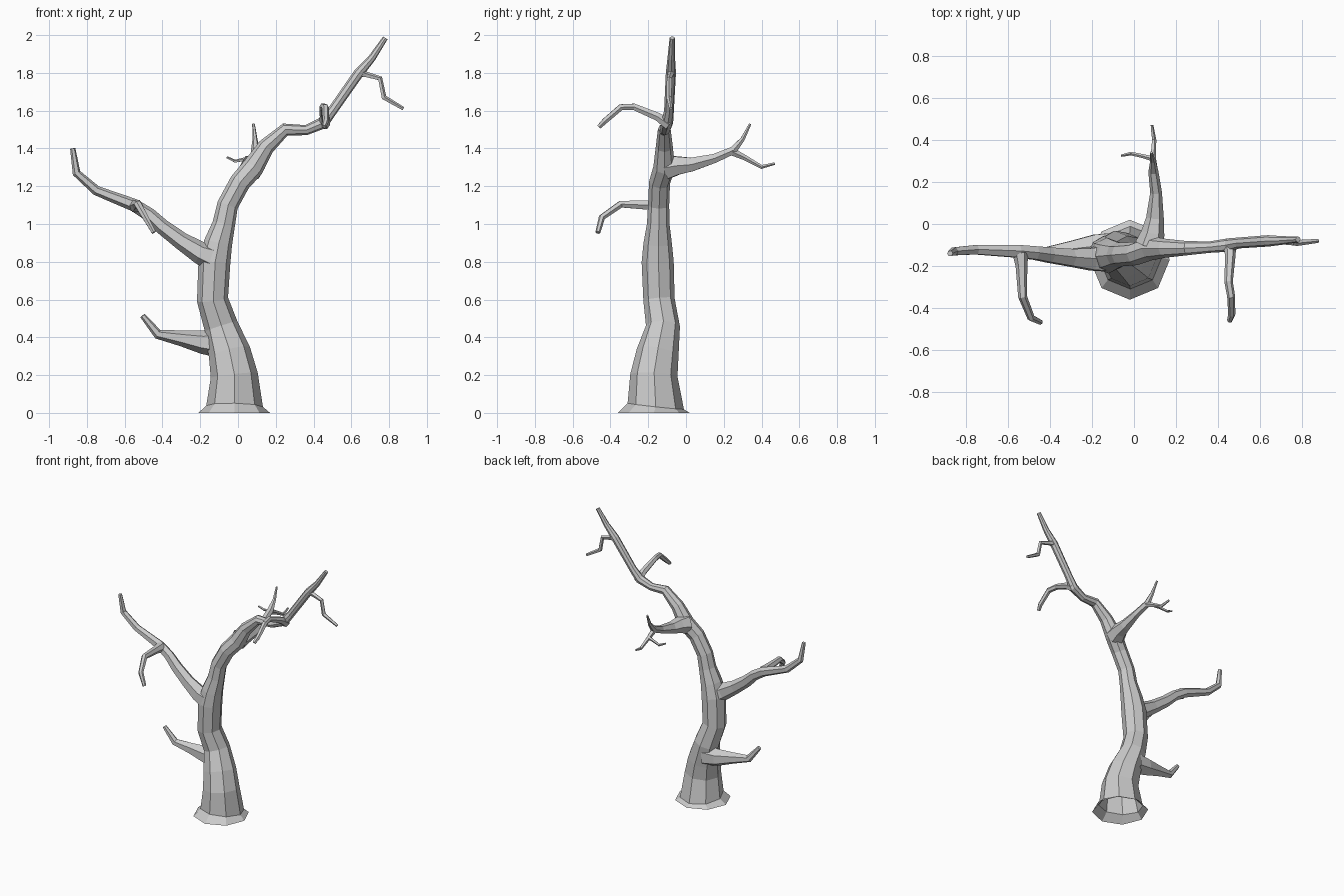
import bpy, bmesh, math
from mathutils import Vector


def limb(name, path, sides=6, first_dir=None, cap=True):
    """Faceted tube along (x, y, z, radius) points, closed at the tip."""
    pts = [Vector(p[:3]) for p in path]
    bm = bmesh.new()
    rings, prev_t, u = [], None, None
    for i, p in enumerate(pts):
        t = Vector((0, 0, 0))
        if i > 0:
            t += (p - pts[i - 1]).normalized()
        if i < len(pts) - 1:
            t += (pts[i + 1] - p).normalized()
        t.normalize()
        if i == 0 and first_dir:
            t = Vector(first_dir)
        if u is None:
            ref = Vector((1, 0, 0)) if abs(t.x) < 0.8 else Vector((0, 0, 1))
            u = (ref - t * ref.dot(t)).normalized()
        else:
            u = prev_t.rotation_difference(t) @ u
        prev_t = t
        v = t.cross(u)
        r = path[i][3]
        rings.append([bm.verts.new(p + r * (math.cos(a) * u + math.sin(a) * v))
                      for a in (k * math.tau / sides for k in range(sides))])
    for a, b in zip(rings, rings[1:]):
        for k in range(sides):
            n = (k + 1) % sides
            bm.faces.new((a[k], a[n], b[n], b[k]))
    if cap:
        bm.faces.new(rings[-1])
    me = bpy.data.meshes.new(name)
    bm.to_mesh(me)
    bm.free()
    ob = bpy.data.objects.new(name, me)
    bpy.context.collection.objects.link(ob)
    return ob


# Trunk with flared open foot, bending into the long right-hand bough
limb("trunk", [
    (-.02, -.17, 0, .19), (-.018, -.16, .035, .15), (-.02, -.17, .2, .125),
    (-.045, -.15, .32, .112), (-.09, -.122, .46, .09), (-.135, -.143, .6, .083),
    (-.125, -.15, .8, .085), (-.105, -.15, .9, .075), (-.075, -.147, 1.0, .06),
    (-.055, -.145, 1.1, .056), (.01, -.14, 1.22, .056), (.08, -.115, 1.3, .058),
    (.15, -.115, 1.41, .045), (.25, -.115, 1.5, .034), (.36, -.11, 1.497, .027),
    (.45, -.1, 1.535, .032), (.5, -.09, 1.6, .026), (.64, -.08, 1.8, .027),
    (.71, -.078, 1.88, .02), (.78, -.073, 1.985, .014)],
    sides=8, first_dir=(0, 0, 1))

# Left bough and its forward side branch
limb("left_bough", [
    (-.13, -.16, .82, .075), (-.2, -.168, .847, .06), (-.3, -.16, .91, .047),
    (-.4, -.148, .985, .041), (-.47, -.138, 1.05, .036), (-.55, -.13, 1.1, .034),
    (-.75, -.122, 1.177, .026), (-.855, -.13, 1.27, .022), (-.875, -.14, 1.4, .014)])
limb("left_bough_side_branch", [
    (-.54, -.14, 1.095, .038), (-.535, -.2, 1.1, .028), (-.53, -.345, 1.105, .021),
    (-.49, -.445, 1.035, .018), (-.445, -.467, .955, .013)])

# Low left branch
limb("low_branch", [
    (-.1, -.11, .37, .078), (-.19, -.105, .375, .062), (-.3, -.118, .395, .042),
    (-.425, -.135, .417, .026), (-.505, -.145, .515, .015)])

# Back branch splitting into three twigs
limb("back_branch", [
    (.075, -.1, 1.3, .07), (.09, -.04, 1.31, .055), (.1, .03, 1.315, .042),
    (.105, .15, 1.347, .028), (.092, .25, 1.39, .024), (.09, .3, 1.45, .013),
    (.082, .34, 1.53, .007)])
limb("back_twig", [
    (.094, .24, 1.385, .022), (.09, .31, 1.352, .015), (.095, .4, 1.302, .011),
    (.085, .47, 1.32, .007)], sides=5)
limb("back_left_twig", [
    (.09, .31, 1.352, .013), (.045, .322, 1.345, .01), (-.015, .335, 1.332, .009),
    (-.06, .325, 1.353, .006)], sides=5)

# Forward branch on the right bough
limb("front_branch", [
    (.455, -.09, 1.525, .032), (.458, -.15, 1.568, .025), (.45, -.275, 1.62, .02),
    (.462, -.345, 1.618, .019), (.465, -.43, 1.545, .017), (.455, -.46, 1.515, .013)])

# Drooping twig near the top
limb("end_twig", [
    (.65, -.08, 1.8, .024), (.68, -.08, 1.79, .016), (.752, -.088, 1.77, .014),
    (.772, -.09, 1.67, .015), (.875, -.08, 1.61, .01)], sides=5)
